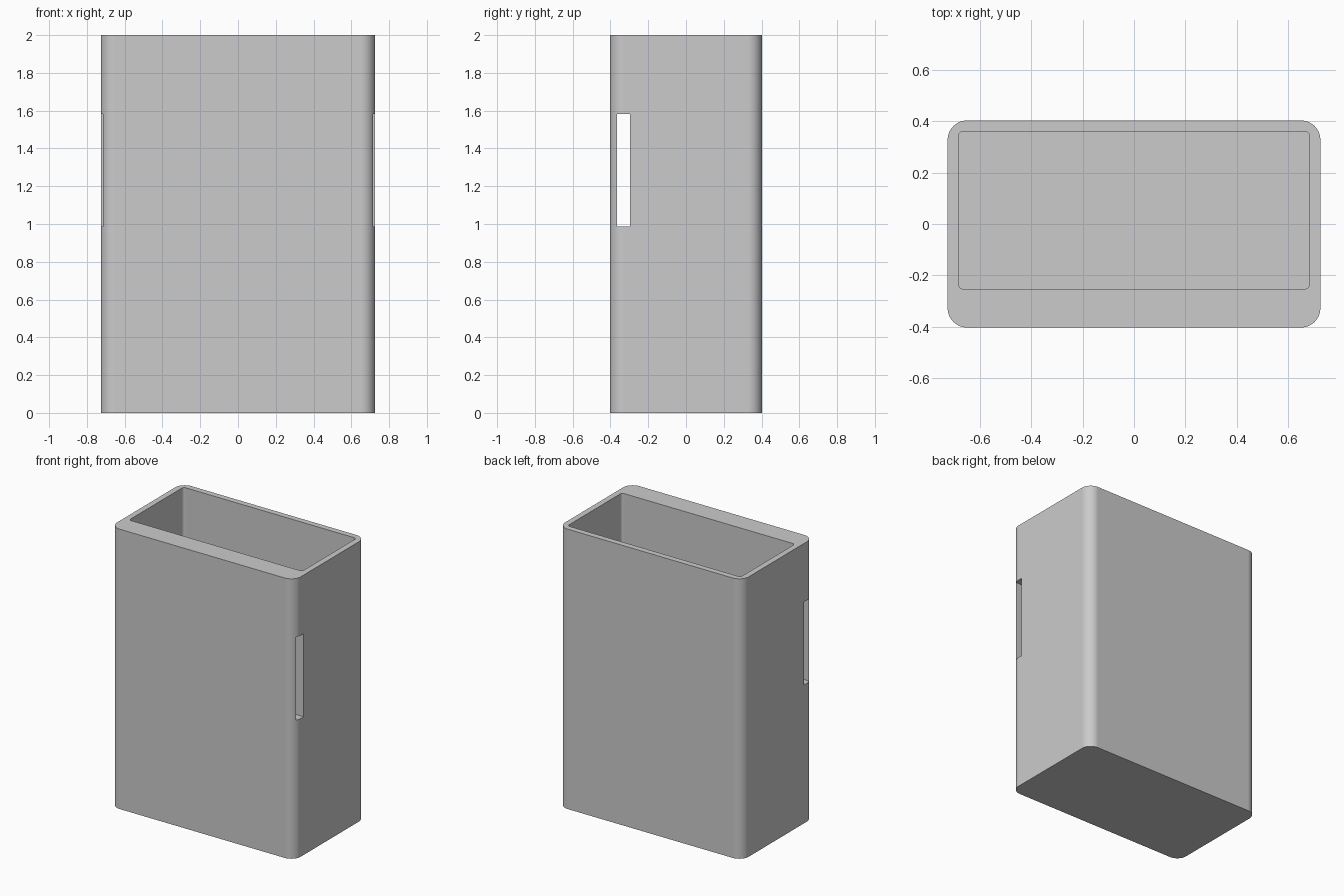
import bpy
import bmesh
from math import cos, sin, pi, radians
from mathutils import Vector

cube = bpy.data.objects.get("Cube")
if cube:
    bpy.data.objects.remove(cube, do_unlink=True)

HALF_X, HALF_Y, HEIGHT = 0.726, 0.403, 2.0
WALL = 0.042
SEGMENTS = 10

grey = bpy.data.materials.new("plain grey")
grey.use_nodes = True
colour = (0.6, 0.6, 0.6, 1)
grey.diffuse_color = colour
grey.node_tree.nodes["Principled BSDF"].inputs["Base Color"].default_value = colour


def rounded_ring(bm, x0, x1, y0, y1, radius, z):
    """Loop of vertices around a rectangle with round corners."""
    corners = [(x1 - radius, y1 - radius), (x0 + radius, y1 - radius),
               (x0 + radius, y0 + radius), (x1 - radius, y0 + radius)]
    ring = []
    for quarter, (cx, cy) in enumerate(corners):
        for step in range(SEGMENTS + 1):
            a = (quarter + step / SEGMENTS) * pi / 2
            ring.append(bm.verts.new((cx + radius * cos(a), cy + radius * sin(a), z)))
    return ring


def link_mesh(name, bm):
    bmesh.ops.recalc_face_normals(bm, faces=bm.faces)
    mesh = bpy.data.meshes.new(name)
    bm.to_mesh(mesh)
    bm.free()
    mesh.materials.append(grey)
    obj = bpy.data.objects.new(name, mesh)
    bpy.context.collection.objects.link(obj)
    return obj


# Open box: outer wall, rim, inner wall and floor, with a thick front wall
bm = bmesh.new()
outer = (-HALF_X, HALF_X, -HALF_Y, HALF_Y, 0.075)
inner = (-HALF_X + WALL, HALF_X - WALL, -0.253, HALF_Y - WALL, 0.02)
rings = [rounded_ring(bm, *outer, 0), rounded_ring(bm, *outer, HEIGHT),
         rounded_ring(bm, *inner, HEIGHT), rounded_ring(bm, *inner, WALL)]
for low, high in zip(rings, rings[1:]):
    for i in range(len(low)):
        j = (i + 1) % len(low)
        bm.faces.new((low[i], low[j], high[j], high[i]))
bm.faces.new(rings[0])
bm.faces.new(rings[-1])
box = link_mesh("open_box", bm)

# Slot running sideways through the thick front wall
bm = bmesh.new()
bmesh.ops.create_cube(bm, size=1)
bmesh.ops.scale(bm, verts=bm.verts, vec=Vector((2, 0.068, 0.594)))
bmesh.ops.translate(bm, verts=bm.verts, vec=Vector((0, -0.331, 1.285)))
cutter = link_mesh("slot_cutter", bm)
cutter.hide_render = True

cut = box.modifiers.new("side slot", 'BOOLEAN')
cut.operation = 'DIFFERENCE'
cut.solver = 'EXACT'
cut.object = cutter

bpy.ops.object.select_all(action='DESELECT')
box.select_set(True)
bpy.context.view_layer.objects.active = box
bpy.ops.object.modifier_apply(modifier=cut.name)
bpy.data.objects.remove(cutter, do_unlink=True)

# Smooth round corners with flat walls
bpy.ops.object.shade_smooth_by_angle(angle=radians(30))
weighted = box.modifiers.new("flat walls", 'WEIGHTED_NORMAL')
weighted.keep_sharp = True
